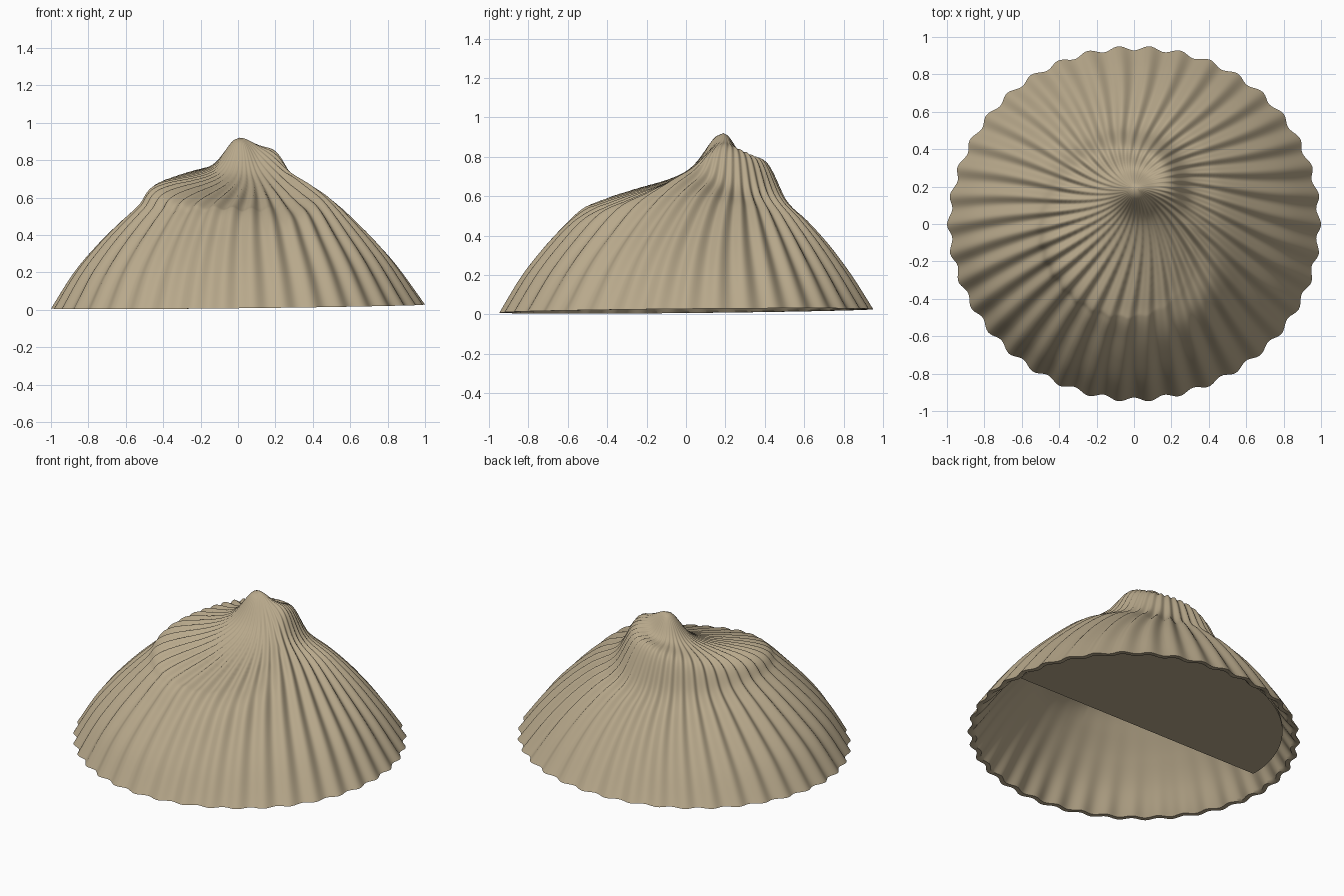
import bpy, bmesh
from math import sin, cos, pi, atan2, degrees, radians, hypot

if "Cube" in bpy.data.objects:
    bpy.data.objects.remove(bpy.data.objects["Cube"])

APEX = (0.008, 0.19)
RIBS, SEGS, STEPS = 38, 456, 10

# spiral whorl: angle about the apex, inner point (r, z), suture point (r, z)
WHORL = [(-30, .12, .85, .23, .775), (-5, .10, .885, .20, .845), (20, .10, .87, .20, .82), (60, .10, .81, .21, .78),
         (90, .10, .80, .21, .77), (135, .12, .79, .27, .735), (180, .15, .77, .38, .685),
         (215, .18, .745, .53, .645), (250, .20, .72, .62, .58), (280, .20, .715, .60, .555),
         (300, .20, .72, .48, .595), (315, .17, .77, .36, .67), (330, .12, .85, .23, .775)]
# outer cone profile: normalised radius, height
CONE = [(0, .85), (.3, .715), (.43, .63), (.5, .58), (.6, .49), (.7, .395), (.8, .29), (.9, .165), (1, .017)]


def lookup(table, x):
    for a, b in zip(table, table[1:]):
        if x <= b[0]:
            t = (x - a[0]) / (b[0] - a[0])
            return [p + (q - p) * t for p, q in zip(a[1:], b[1:])]
    return list(table[-1][1:])


def whorl(deg):
    # average a few neighbouring lookups for a soft spiral
    vals = [lookup(WHORL, (deg + d + 30) % 360 - 30) for d in (-10, -5, 0, 5, 10)]
    return [sum(v) / 5 for v in zip(*vals)]


def catmull(p0, p1, p2, p3, t):
    return tuple(.5 * (2 * b + (c - a) * t + (2 * a - 5 * b + 4 * c - d) * t * t
                       + (3 * b - a - 3 * c + d) * t ** 3) for a, b, c, d in zip(p0, p1, p2, p3))


def spoke(u):
    """Smooth profile from apex to rim at rim angle u."""
    k = 1 + .012 * cos(u - pi / 4) * abs(sin(2 * u))
    ex, ey = .988 * cos(u) * k, .94 * sin(u) * k
    dx, dy = ex - APEX[0], ey - APEX[1]
    length = hypot(dx, dy)
    dx, dy = dx / length, dy / length
    r1, z1, r2, z2 = whorl(degrees(atan2(dy, dx)))

    def cone(r):
        rho = hypot((APEX[0] + dx * r) / .988, (APEX[1] + dy * r) / .94) / k
        return lookup(CONE, rho)[0] + .09 * max(0, dy) * rho * max(0, 1 - rho)
    pts = [(0, .92), (r1, z1), (r2, z2)]
    r3 = r2 + .10
    for f in (0, .25, .5, .75, 1):
        r = r3 + (length - r3) * f
        pts.append((r, min(cone(r), pts[-1][1] - .04)))
    pts[-1] = (pts[-1][0], pts[-1][1] + .014 * cos(u - radians(40)))
    ext = [(-r1, z1)] + pts + [(2 * pts[-1][0] - pts[-2][0], 2 * pts[-1][1] - pts[-2][1])]
    out = []
    for i in range(len(pts) - 1):
        for j in range(STEPS):
            out.append(catmull(*ext[i:i + 4], j / STEPS))
    out.append(pts[-1])
    return [(APEX[0] + dx * r, APEX[1] + dy * r, z, dx, dy, r / length) for r, z in out]


def make_object(name, bm):
    bmesh.ops.recalc_face_normals(bm, faces=bm.faces)
    me = bpy.data.meshes.new(name)
    bm.to_mesh(me)
    bm.free()
    ob = bpy.data.objects.new(name, me)
    bpy.context.collection.objects.link(ob)
    mat = bpy.data.materials.get("shell_tan") or bpy.data.materials.new("shell_tan")
    mat.diffuse_color = (.48, .395, .26, 1)
    mat.use_nodes = True
    mat.node_tree.nodes["Principled BSDF"].inputs["Base Color"].default_value = mat.diffuse_color
    me.materials.append(mat)
    bpy.context.view_layer.objects.active = ob
    ob.select_set(True)
    bpy.ops.object.shade_smooth_by_angle(angle=radians(50))
    ob.select_set(False)
    return ob


# ribbed spiral shell with a smoother inner wall joined at the rim
bm = bmesh.new()
tip = bm.verts.new((*APEX, .92))
inner_tip = bm.verts.new((*APEX, .88))
cols = []
for s in range(SEGS):
    u = 2 * pi * s / SEGS
    outer, inner = [], []
    for x, y, z, dx, dy, t in spoke(u)[2:]:
        tw = .5 * (1 - t) ** 3                      # ribs swirl toward the apex
        w = .012 * min(1, t / .4) ** 1.6 * cos(RIBS * (u - tw))
        outer.append(bm.verts.new((x + dx * w * t, y + dy * w * t,
                                   max(z + w * .9 * (1 - t ** 6), .002))))
        wi = w * t ** 8
        k = 1 - .03 * t
        inner.append(bm.verts.new(((x + dx * wi) * k, (y + dy * wi) * k,
                                   max(z - .035 * (1 - t ** 12), 0))))
    cols.append(outer + inner[::-1])
for s in range(SEGS):
    a, b = cols[s], cols[(s + 1) % SEGS]
    bm.faces.new((tip, a[0], b[0]))
    bm.faces.new((inner_tip, b[-1], a[-1]))
    for i in range(len(a) - 1):
        bm.faces.new((a[i], a[i + 1], b[i + 1], b[i]))
make_object("ribbed_shell", bm)

# inner half shelf, rising gently from the left end to the right end
bm = bmesh.new()
N = 64
rings = []
for dz in (0, .015):
    ring = []
    for i in range(N + 1):
        f = i / N
        a = radians(-1) + radians(176) * f
        k = .86 + .04 * sin(pi * f) ** .6
        x = k * cos(a)
        ring.append(bm.verts.new((x, k * .965 * sin(a), .078 + .03 * x + dz)))
    rings.append(ring)
    bm.faces.new(ring)
lo, hi = rings
for i in range(N + 1):
    j = (i + 1) % (N + 1)
    bm.faces.new((lo[i], lo[j], hi[j], hi[i]))
make_object("inner_shelf", bm)
